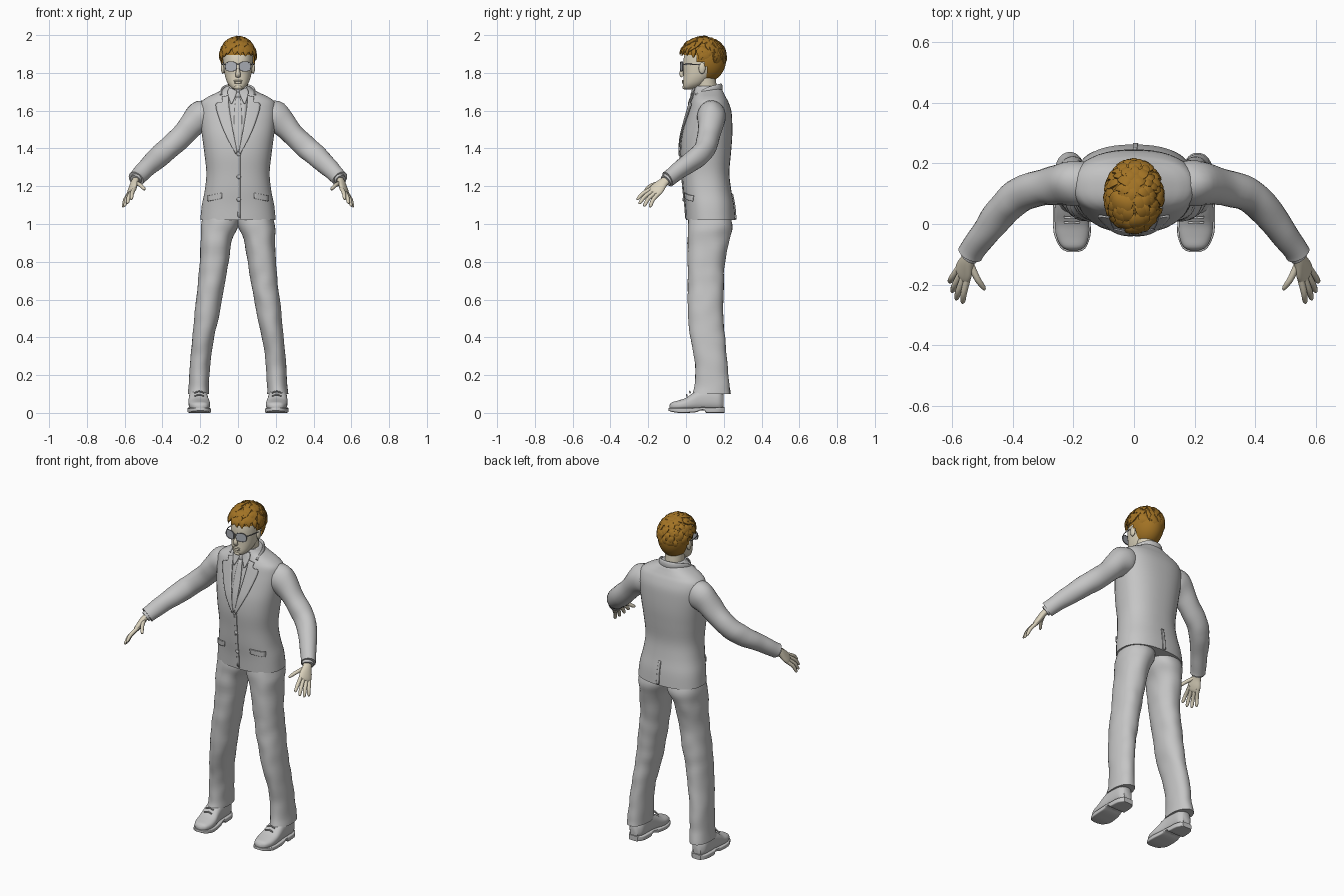
import bpy, bmesh, math, random
from mathutils import Vector, Matrix, noise

random.seed(4)
cube = bpy.data.objects.get("Cube")
if cube:
    bpy.data.objects.remove(cube, do_unlink=True)


def material(name, r, g, b):
    m = bpy.data.materials.new(name)
    m.use_nodes = True
    m.diffuse_color = (r, g, b, 1)
    m.node_tree.nodes["Principled BSDF"].inputs["Base Color"].default_value = (r, g, b, 1)
    return m


GREY = material("grey cloth", .56, .56, .56)
SKIN = material("pale skin", .70, .64, .50)
HAIR = material("golden brown hair", .36, .17, .018)
LENS = material("tinted lens", .42, .44, .48)
FRAME = material("dark frame", .25, .25, .27)
SIDES = (("left_", 1), ("right_", -1))


def finish(name, bm, mat, angle=45, thick=0):
    bmesh.ops.recalc_face_normals(bm, faces=bm.faces)
    me = bpy.data.meshes.new(name)
    bm.to_mesh(me)
    bm.free()
    ob = bpy.data.objects.new(name, me)
    bpy.context.collection.objects.link(ob)
    me.materials.append(mat)
    bpy.ops.object.select_all(action='DESELECT')
    ob.select_set(True)
    bpy.context.view_layer.objects.active = ob
    bpy.ops.object.shade_smooth_by_angle(angle=math.radians(angle))
    if thick:
        mod = ob.modifiers.new("thickness", 'SOLIDIFY')
        mod.thickness, mod.offset = thick, 0
    return ob


def spline(rows, k):
    """Smoothly resample rows of numbers, k steps between neighbours."""
    out, n = [], len(rows)
    for i in range(n - 1):
        quad = [rows[max(i - 1, 0)], rows[i], rows[i + 1], rows[min(i + 2, n - 1)]]
        for j in range(k):
            t = j / k
            out.append(tuple(b + .5 * t * (c - a + t * (2*a - 5*b + 4*c - d + t * (3*(b - c) + d - a)))
                             for a, b, c, d in zip(*quad)))
    return out + [tuple(rows[-1])]


def skin_rings(bm, rings):
    loops = [[bm.verts.new(p) for p in r] for r in rings]
    n = len(loops[0])
    for a, b in zip(loops, loops[1:]):
        for i in range(n):
            bm.faces.new((a[i], a[(i + 1) % n], b[(i + 1) % n], b[i]))
    bm.faces.new(loops[0])
    bm.faces.new(loops[-1])


def ring(c, u, v, n=2, segs=32, rough=0):
    pts = []
    for i in range(segs):
        a = math.tau * (i + .5) / segs
        co, si = math.cos(a), math.sin(a)
        d = u * math.copysign(abs(co) ** (2/n), co) + v * math.copysign(abs(si) ** (2/n), si)
        pts.append(c + d * (1 + rough * noise.noise((c + d) * 14)))
    return pts


def section_loft(name, rows, mat, axis='z', side=1, n=2.4, k=4, rough=0, angle=45):
    """Rows: position, x low, x high, other low, other high."""
    bm, rings = bmesh.new(), []
    for p, x0, x1, w0, w1 in spline(rows, k):
        x, w = side * (x0 + x1) / 2, (w0 + w1) / 2
        c = Vector((x, w, p)) if axis == 'z' else Vector((x, p, w))
        v = Vector((0, 1, 0)) if axis == 'z' else Vector((0, 0, 1))
        rings.append(ring(c, Vector(((x1 - x0) / 2, 0, 0)), v * (w1 - w0) / 2, n, 40, rough))
    skin_rings(bm, rings)
    return finish(name, bm, mat, angle)


def add_limb(bm, rows, ref, side=1, k=4, segs=24, rough=0, n=2):
    """Rows: x, y, z, radius along ref, radius across it."""
    rows = spline([(r[0] * side, *r[1:]) for r in rows], k)
    pts, ref = [Vector(r[:3]) for r in rows], Vector((ref[0] * side, ref[1], ref[2]))
    rings = []
    for i, r in enumerate(rows):
        t = (pts[min(i + 1, len(pts) - 1)] - pts[max(i - 1, 0)]).normalized()
        u = (ref - t * ref.dot(t)).normalized()
        rings.append(ring(pts[i], u * r[3], t.cross(u) * r[4], n, segs, rough))
    skin_rings(bm, rings)


def limb(name, rows, ref, mat, **kw):
    bm = bmesh.new()
    add_limb(bm, rows, ref, **kw)
    return finish(name, bm, mat)


def ball(name, loc, size, mat):
    bm = bmesh.new()
    bmesh.ops.create_uvsphere(bm, u_segments=20, v_segments=12, radius=1,
                              matrix=Matrix.LocRotScale(Vector(loc), None, Vector(size)))
    return finish(name, bm, mat)


# Jacket body: height, half width, front, back
torso = [(1.02, .20, 0, .262), (1.10, .192, -.005, .255), (1.18, .176, -.015, .24),
         (1.27, .168, -.022, .23), (1.37, .178, -.03, .238), (1.46, .19, -.024, .245),
         (1.54, .20, -.005, .245), (1.60, .203, .012, .24), (1.645, .195, .025, .225),
         (1.67, .165, .034, .212), (1.69, .125, .04, .202), (1.71, .085, .044, .192),
         (1.73, .062, .05, .175)]
section_loft("jacket_body", [(z, -w, w, f, b) for z, w, f, b in torso], GREY)
fine = spline(torso, 4)


def cloth_y(x, z, back=False):
    """Depth of the jacket surface at x, z."""
    for a, b in zip(fine, fine[1:]):
        if z <= b[0]:
            break
    t = min(max((z - a[0]) / (b[0] - a[0]), 0), 1)
    w, f, r = (p + (q - p) * t for p, q in zip(a[1:], b[1:]))
    d = (r - f) / 2 * max(0, 1 - min(abs(x) / w, 1) ** 2.4) ** (1 / 2.4)
    return (f + r) / 2 + (d if back else -d)


def patch(name, rows, lift, side=1, back=False, thick=.006, cols=6):
    """Cloth strip laid on the jacket; rows: x, z, x, z of its two edges."""
    bm, grid = bmesh.new(), []
    for xa, za, xb, zb in spline(rows, 4):
        line = []
        for j in range(cols + 1):
            x, z = xa + (xb - xa) * j / cols, za + (zb - za) * j / cols
            y = cloth_y(x, z, back) + (lift if back else -lift)
            line.append(bm.verts.new((x * side, y, z)))
        grid.append(line)
    for a, b in zip(grid, grid[1:]):
        for j in range(cols):
            bm.faces.new((a[j], a[j + 1], b[j + 1], b[j]))
    return finish(name, bm, GREY, thick=thick)


# Shirt front, tie and jacket trimmings
patch("shirt_front", [(-.05, 1.69, .05, 1.69), (-.04, 1.56, .04, 1.56), (-.004, 1.38, .004, 1.38)], .002, thick=.003)
patch("tie", [(-.011, 1.67, .011, 1.67), (-.02, 1.57, .02, 1.57), (-.016, 1.45, .016, 1.45),
              (-.004, 1.38, .004, 1.38)], .007)
ball("tie_knot", (0, cloth_y(0, 1.685) - .004, 1.68), (.017, .011, .02), GREY)
patch("front_overlap", [(-.002, 1.38, .012, 1.38), (-.002, 1.2, .012, 1.2), (-.002, 1.04, .012, 1.03)], .002, thick=.005)
patch("back_vent", [(-.004, 1.16, .01, 1.16), (-.004, 1.1, .012, 1.1), (-.004, 1.025, .014, 1.025)], .003, back=True)
for z in (1.37, 1.25, 1.13):
    ball("jacket_button", (.004, cloth_y(0, z) - .004, z), (.011, .006, .011), GREY)
limb("jacket_collar", [(-.088, .055, 1.675, .016, .008), (-.082, .12, 1.705, .02, .008),
                       (-.05, .17, 1.718, .022, .008), (0, .186, 1.722, .022, .008),
                       (.05, .17, 1.718, .022, .008), (.082, .12, 1.705, .02, .008),
                       (.088, .055, 1.675, .016, .008)], (0, 0, 1), GREY)

for label, s in SIDES:
    patch(label + "lapel", [(.05, 1.68, .085, 1.672), (.05, 1.655, .085, 1.645), (.047, 1.62, .118, 1.63),
                            (.035, 1.54, .09, 1.53), (.02, 1.46, .055, 1.45), (.004, 1.38, .012, 1.37)], .008, s)
    patch(label + "shirt_collar", [(.006, 1.705, .045, 1.722), (.012, 1.68, .055, 1.695),
                                   (.032, 1.635, .04, 1.64)], .011, s, thick=.005)
    patch(label + "pocket_flap", [(.085, 1.165, .16, 1.15), (.085, 1.15, .16, 1.135),
                                  (.087, 1.135, .158, 1.12)], .004, s)

    # Sleeve, cuff and hand
    limb(label + "sleeve", [(.12, .135, 1.585, .06, .06), (.185, .135, 1.572, .085, .075),
                            (.24, .13, 1.53, .07, .068), (.30, .12, 1.465, .061, .06),
                            (.37, .10, 1.40, .061, .057), (.42, .06, 1.355, .058, .054),
                            (.48, -.015, 1.30, .05, .047), (.527, -.078, 1.252, .044, .041),
                            (.54, -.098, 1.238, .044, .041)], (1, 0, 1), GREY, side=s, rough=.07)
    limb(label + "shirt_cuff", [(.53, -.085, 1.247, .036, .032), (.545, -.107, 1.23, .034, .03)],
         (.4, .7, -.4), GREY, side=s)
    bm = bmesh.new()
    across = (.45, .7, -.4)
    add_limb(bm, [(.53, -.085, 1.247, .024, .019), (.547, -.118, 1.222, .027, .018), (.558, -.147, 1.192, .038, .017),
                  (.566, -.166, 1.172, .038, .014), (.57, -.174, 1.163, .028, .009)], across, side=s)
    fingers = [((.549, -.182, 1.184), (.566, -.262, 1.13)), ((.561, -.176, 1.173), (.587, -.25, 1.108)),
               ((.571, -.163, 1.163), (.601, -.225, 1.094)), ((.578, -.146, 1.157), (.61, -.193, 1.09)),
               ((.538, -.13, 1.217), (.492, -.218, 1.183))]
    for root, tip in fingers:
        a, b = Vector(root), Vector(tip)
        mid = a.lerp(b, .5) + Vector((.003, -.004, .006))
        add_limb(bm, [(*a.lerp(b, -.15), .011, .011), (*mid, .0105, .0105),
                      (*a.lerp(b, .88), .009, .008), (*b, .003, .003)], across, side=s, segs=12)
    finish(label + "hand", bm, SKIN)

    # Trouser leg
    section_loft(label + "trouser_leg", [
        (1.10, 0, .17, .03, .20), (1.0, -.004, .194, .01, .245), (.92, .03, .197, .008, .23),
        (.8, .05, .202, .01, .205), (.7, .067, .21, .01, .20), (.6, .086, .222, .01, .198),
        (.5, .104, .232, .013, .197), (.4, .126, .243, .025, .205), (.3, .143, .252, .043, .215),
        (.2, .151, .258, .05, .224), (.14, .154, .262, .045, .23), (.1, .154, .266, .035, .236)],
        GREY, side=s, n=2.2, k=5, rough=.05)

    # Shoe
    section_loft(label + "shoe_upper", [
        (-.088, .188, .212, .02, .04), (-.075, .163, .238, .015, .056), (-.04, .149, .256, .012, .066),
        (0, .148, .261, .012, .08), (.04, .155, .262, .012, .108), (.08, .16, .26, .012, .13),
        (.13, .162, .259, .012, .135), (.175, .166, .255, .012, .125), (.198, .185, .237, .02, .1)],
        GREY, 'y', s, 2.5)
    section_loft(label + "shoe_sole", [
        (-.093, .185, .215, .012, .026), (-.08, .16, .241, .007, .026), (-.04, .144, .262, 0, .026),
        (0, .143, .267, 0, .026), (.05, .15, .267, .003, .028), (.08, .155, .265, .014, .03),
        (.1, .156, .265, .012, .03), (.108, .156, .265, 0, .03), (.17, .16, .261, 0, .03),
        (.204, .182, .24, 0, .03)], GREY, 'y', s, 7, 3, angle=35)
    for y in (.005, .022):
        limb(label + "shoe_lace", [(.18, y, .084 + y, .004, .004), (.205, y - .002, .092 + y, .004, .004),
                                   (.23, y, .084 + y, .004, .004)], (0, 1, 0), GREY, side=s, segs=8)

# Head and face
limb("neck", [(0, .118, 1.64, .054, .054), (0, .11, 1.71, .053, .054), (0, .1, 1.79, .056, .056)], (1, 0, 0), SKIN)
skull = [(1.712, .018, -.004, .03), (1.722, .036, -.014, .065), (1.742, .053, -.016, .1), (1.77, .065, -.014, .13),
         (1.80, .072, -.013, .155), (1.84, .077, -.015, .18), (1.88, .08, -.012, .197), (1.92, .079, 0, .195),
         (1.95, .066, .02, .18), (1.972, .04, .05, .15), (1.982, .008, .09, .11)]
section_loft("head", [(z, -w, w, f, b) for z, w, f, b in skull], SKIN, n=2.2)
limb("nose", [(0, -.01, 1.845, .006, .005), (0, -.018, 1.82, .008, .008), (0, -.025, 1.795, .013, .011),
              (0, -.018, 1.78, .012, .008)], (1, 0, 0), SKIN)
for part, z, h in (("upper_lip", 1.758, .005), ("lower_lip", 1.749, .006)):
    ball(part, (0, -.015, z), (.023, .007, h), SKIN)
ball("chin", (0, -.006, 1.724), (.022, .013, .012), SKIN)

# Spectacles and ears
for label, s in SIDES:
    ball(label + "ear", (.08 * s, .085, 1.825), (.01, .018, .03), SKIN)
    turn = Matrix.Translation((.037 * s, -.023, 1.834)) @ Matrix.Rotation(.22 * s, 4, 'Z')
    bm = bmesh.new()
    outline = ring(Vector(), Vector((.03, 0, 0)), Vector((0, 0, .024)), 2.7, 28)
    depth = Vector((0, .0015, 0))
    skin_rings(bm, [[turn @ (p + depth * d) for p in outline] for d in (-1, 1)])
    finish(label + "lens", bm, LENS, 30)
    bm = bmesh.new()
    rims = [[bm.verts.new(turn @ (p * f + depth * d)) for p in outline]
            for f, d in ((.97, -2), (1.09, -2), (1.09, 2), (.97, 2))]
    for a, b in zip(rims, rims[1:] + rims[:1]):
        for i in range(28):
            bm.faces.new((a[i], a[i - 1], b[i - 1], b[i]))
    finish(label + "rim", bm, FRAME, 30)
    limb(label + "temple", [(.067, -.016, 1.845, .003, .002), (.08, .02, 1.846, .003, .002),
                            (.085, .09, 1.843, .003, .002)], (0, 0, 1), FRAME, side=s, segs=8)
limb("bridge", [(-.01, -.027, 1.845, .003, .002), (0, -.03, 1.847, .003, .002), (.01, -.027, 1.845, .003, .002)],
     (0, 0, 1), FRAME, segs=8)

# Close hair cap, open over the face and round the ears
bm = bmesh.new()
bmesh.ops.create_uvsphere(bm, u_segments=48, v_segments=32, radius=1,
                          matrix=Matrix.LocRotScale(Vector((0, .098, 1.87)), None, Vector((.091, .114, .122))))
bare = []
for f in bm.faces:
    c = f.calc_center_median()
    hairline = 1.895 if c.y < .05 else 1.86 if c.y < .105 else 1.765
    if c.z < hairline:
        bare.append(f)
bmesh.ops.delete(bm, geom=bare, context='FACES')
finish("hair_cap", bm, HAIR)

# Overlapping tapered locks fanning out from the crown
bm = bmesh.new()
centre, size = Vector((0, .09, 1.885)), Vector((.094, .12, .104))
tilt = Matrix.Rotation(-.3, 3, 'X')


def scalp(polar, turn, f):
    d = tilt @ Vector((math.sin(polar) * math.sin(turn), -math.sin(polar) * math.cos(turn), math.cos(polar)))
    return centre + Vector(a * b * f for a, b in zip(d, size))


for polar, count in ((.05, 6), (.3, 11), (.55, 16), (.8, 20), (1.05, 22), (1.25, 22)):
    for i in range(count):
        turn = math.tau * (i + random.uniform(-.3, .3)) / count + polar
        start, length = polar + random.uniform(-.08, .08), random.uniform(.42, .58)
        swirl, w = random.uniform(-.25, .25), random.uniform(.014, .02)
        rows = []
        for t, f, r in ((0, .95, .5), (.3, 1.0, 1), (.65, 1.02, .85), (1, 1.03, .06)):
            rows.append((*scalp(start + t * length, turn + swirl * t, f), w * r, .007 * r))
        root = scalp(start, turn, 1) - centre
        along = Vector(rows[2][:3]) - Vector(rows[0][:3])
        add_limb(bm, rows, along.cross(root), k=2, segs=6)
finish("hair_locks", bm, HAIR, 50)
